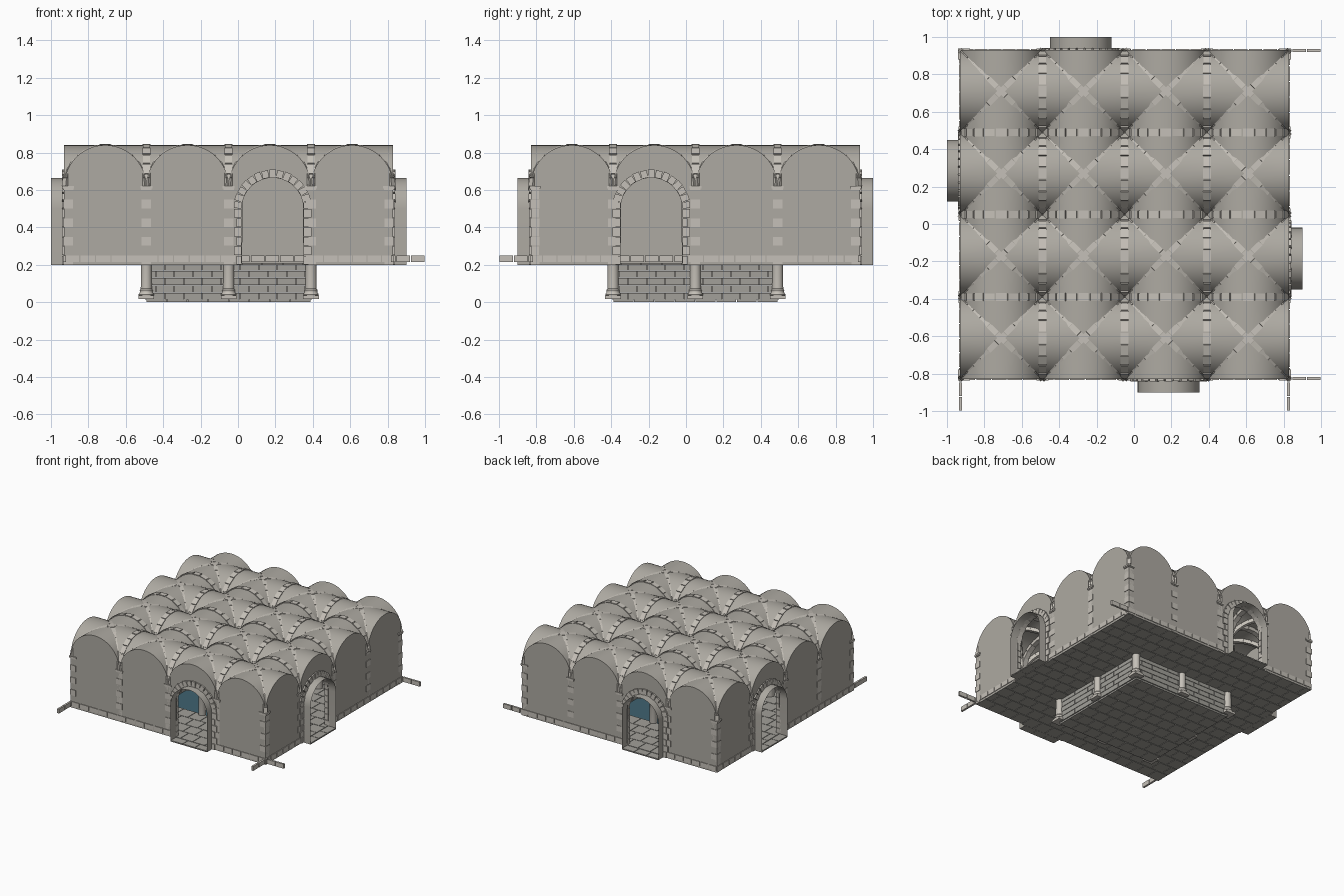
import bpy, bmesh
from math import sin, cos, pi, sqrt
from mathutils import Vector as V

if "Cube" in bpy.data.objects:
    bpy.data.objects.remove(bpy.data.objects["Cube"])

CX, CY = -0.05, 0.05            # hall centre
B, R = 0.44, 0.22               # bay width, vault radius
FLOOR, SPRING = 0.20, 0.62
HALF = 0.88
DU, DR, DS = 0.235, 0.165, 0.50  # door offset, radius, springing
NODES = (-B, 0, B)
BAYS = (-0.66, -0.22, 0.22, 0.66)


def material(name, c):
    m = bpy.data.materials.new(name)
    m.diffuse_color = (*c, 1)
    m.use_nodes = True
    m.node_tree.nodes["Principled BSDF"].inputs["Base Color"].default_value = m.diffuse_color
    return m


PLASTER = material("plaster", (0.42, 0.40, 0.36))
STONE = material("stone", (0.56, 0.53, 0.48))
PAVING = material("paving", (0.36, 0.35, 0.32))
WATER = material("water", (0.05, 0.12, 0.16))


def finish(bm, name, mat, smooth=False, fix=True):
    if fix:
        bmesh.ops.recalc_face_normals(bm, faces=bm.faces[:])
    me = bpy.data.meshes.new(name)
    bm.to_mesh(me)
    bm.free()
    me.materials.append(mat)
    if smooth:
        me.polygons.foreach_set("use_smooth", [True] * len(me.polygons))
        me.set_sharp_from_angle(angle=0.6)
    ob = bpy.data.objects.new(name, me)
    ob.location = (CX, CY, 0)
    bpy.context.collection.objects.link(ob)
    return ob


def face(bm, pts):
    bm.faces.new([bm.verts.new(p) for p in pts])


def box(bm, c, u, v, w):
    """Block from a centre and three half-axis vectors."""
    c, u, v, w = V(c), V(u), V(v), V(w)
    k = [bm.verts.new(c + u * a + v * b + w * d)
         for a in (-1, 1) for b in (-1, 1) for d in (-1, 1)]
    for f in ((0, 1, 3, 2), (4, 6, 7, 5), (0, 4, 5, 1), (2, 3, 7, 6), (0, 2, 6, 4), (1, 5, 7, 3)):
        bm.faces.new([k[i] for i in f])


def courses(bm, o, du, dv, dn, L, H, w, h, t, gap=0.004):
    """Running-bond blocks filling an L x H rectangle from corner o."""
    o, du, dv, dn = V(o), V(du), V(dv), V(dn)
    rows = max(1, round(H / h))
    h = H / rows
    for r in range(rows):
        a = 0.0
        b = w if r % 2 == 0 else w / 2
        while a < L - 1e-4:
            b = min(b, L)
            c = o + du * (a + b) / 2 + dv * (r + 0.5) * h
            box(bm, c, du * (b - a - gap) / 2, dv * (h - gap) / 2, dn * t / 2)
            a, b = b, b + w


def arc(cu, r, z, n, rev=False):
    p = [(cu - r * cos(pi * i / n), z + r * sin(pi * i / n)) for i in range(n + 1)]
    return p[::-1] if rev else p


def ring(bm, c, d, side, r0, r1, n, half_w):
    """Semicircle of voussoirs in direction d."""
    c, d, side = V(c), V(d), V(side)
    up = V((0, 0, 1))
    for i in range(n):
        a = pi * (i + 0.5) / n
        rad = d * cos(a) + up * sin(a)
        tan = up * cos(a) - d * sin(a)
        e = 0.002 if i % 2 else 0
        rm = (r0 + r1) / 2
        box(bm, c + rad * rm, tan * (rm * pi / n / 2 - 0.002),
            rad * ((r1 - r0) / 2 + e), side * (half_w + e))


# The four sides as maps of the front wall
SIDES = [("front", lambda x, y, z: (x, y, z), 1), ("right", lambda x, y, z: (-y, -x, z), 1),
         ("back", lambda x, y, z: (-x, -y, z), -1), ("left", lambda x, y, z: (y, x, z), -1)]

# Groin vaults: four barrel sectors per bay
bm = bmesh.new()
N = 24
for bx in BAYS:
    for by in BAYS:
        for k in range(4):
            c, s = round(cos(k * pi / 2)), round(sin(k * pi / 2))
            rows = []
            for i in range(N + 1):
                t = -R * cos(pi * i / N)
                z = SPRING + sqrt(max(0, R * R - t * t))
                rows.append([bm.verts.new((bx + c * d - s * t, by + s * d + c * t, z)) for d in (abs(t), R)])
            for p, q in zip(rows, rows[1:]):
                bm.faces.new((p[0], p[1], q[1], q[0]))
finish(bm, "groin_vaults", PLASTER, True, False)

# Outer walls with lunettes, one doorway per side, and door tunnels
for name, m, over in SIDES:
    wall, tun, trim, curb = (bmesh.new() for _ in range(4))
    for u in BAYS:
        pts = [(u - R, FLOOR)]
        if u == 0.22:
            pts += [(DU - DR, FLOOR)] + arc(DU, DR, DS, 20) + [(DU + DR, FLOOR)]
        pts += [(u + R, FLOOR)] + arc(u, R, SPRING, N, True)
        face(wall, [m(x, -HALF, z) for x, z in pts])
    bmesh.ops.triangulate(wall, faces=wall.faces[:])
    finish(wall, name + "_wall", PLASTER)

    prof = [(DU - DR, FLOOR)] + arc(DU, DR, DS, 20) + [(DU + DR, FLOOR)]
    loops = [[tun.verts.new(m(x, y, z)) for x, z in prof] for y in (-HALF, -0.95)]
    for i in range(len(prof)):
        j = (i + 1) % len(prof)
        tun.faces.new((loops[0][i], loops[0][j], loops[1][j], loops[1][i]))
    finish(tun, name + "_door_tunnel", PLASTER, True)

    # Door surround: voussoirs and staggered jambs
    ring(trim, m(DU, -0.868, DS), m(1, 0, 0), m(0, 1, 0), DR + 0.001, DR + 0.042, 15, 0.022)
    for s in (-1, 1):
        for i in range(6):
            w = 0.042 if i % 2 else 0.027
            box(trim, m(DU + s * (DR + w / 2), -0.868, FLOOR + 0.025 + 0.05 * i),
                m(w / 2, 0, 0), m(0, 0.022, 0), (0, 0, 0.023))
    finish(trim, name + "_door_surround", STONE)

    # Base course, broken at the door and running past one end
    lo, hi = (-HALF, 1.05) if over > 0 else (-1.05, HALF)
    for a, b in ((lo, DU - DR - 0.03), (DU + DR + 0.03, hi)):
        n = round((b - a) / 0.08)
        for i in range(n):
            box(curb, m(a + (i + 0.5) * (b - a) / n, -0.877, 0.232),
                m((b - a) / n / 2 - 0.003, 0, 0), m(0, 0.008, 0), (0, 0, 0.018))
    finish(curb, name + "_base_course", STONE)

    # Stacked-block pilasters with capitals (corner made by front and back)
    pil = bmesh.new()
    us = NODES + ((-0.858, 0.858) if name in ("front", "back") else ())
    for u in us:
        for i in range(7):
            w = 0.026 if i % 2 else 0.022
            z = 0.25 + 0.05 * (i + 0.5)
            box(pil, m(u, -0.858, z), m(w, 0, 0), m(0, w, 0), (0, 0, 0.023))
        box(pil, m(u, -0.858, 0.225), m(0.026, 0, 0), m(0, 0.024, 0), (0, 0, 0.024))
        box(pil, m(u, -0.858, 0.604), m(0.028, 0, 0), m(0, 0.026, 0), (0, 0, 0.004))
        box(pil, m(u, -0.858, 0.614), m(0.032, 0, 0), m(0, 0.029, 0), (0, 0, 0.006))
    finish(pil, name + "_pilasters", STONE)

# Transverse ribs along the inner bay lines
bm = bmesh.new()
for g in NODES:
    for b in BAYS:
        ring(bm, (g, b, SPRING), (0, 1, 0), (1, 0, 0), 0.193, 0.223, 11, 0.019)
        ring(bm, (b, g, SPRING), (1, 0, 0), (0, 1, 0), 0.193, 0.223, 11, 0.019)
finish(bm, "transverse_ribs", STONE)

# Diagonal ribs on an elliptical line
bm = bmesh.new()
n = 15
for bx in BAYS:
    for by in BAYS:
        for s in (-1, 1):
            d = V((1, s, 0)).normalized()
            side = V((-d.y, d.x, 0))
            A = R * sqrt(2)
            P = [V((bx, by, SPRING)) + d * A * cos(pi * i / n) + V((0, 0, R * sin(pi * i / n)))
                 for i in range(n + 1)]
            for p, q in zip(P, P[1:]):
                t = (q - p) / 2
                nrm = side.cross(t).normalized()
                if nrm.z < 0:
                    nrm = -nrm
                box(bm, (p + q) / 2 - nrm * 0.011, t * 0.95, nrm * 0.014, side * 0.015)
finish(bm, "diagonal_ribs", STONE)

# Columns: turned shaft on a square plinth, square abacus
bm = bmesh.new()
prof = [(0.040, 0.034), (0.042, 0.042), (0.036, 0.05), (0.034, 0.058), (0.036, 0.064), (0.030, 0.072),
        (0.027, 0.56), (0.031, 0.566), (0.027, 0.573), (0.03, 0.585), (0.04, 0.604)]
S = 20
for x in NODES:
    for y in NODES:
        box(bm, (x, y, 0.026), (0.042, 0, 0), (0, 0.042, 0), (0, 0, 0.009))
        box(bm, (x, y, 0.612), (0.04, 0, 0), (0, 0.04, 0), (0, 0, 0.009))
        loops = [[bm.verts.new((x + r * cos(2 * pi * i / S), y + r * sin(2 * pi * i / S), z))
                  for i in range(S)] for r, z in prof]
        for p, q in zip(loops, loops[1:]):
            for i in range(S):
                j = (i + 1) % S
                bm.faces.new((p[i], p[j], q[j], q[i]))
finish(bm, "columns", STONE, True)

# Paved floor around the pool and in the doorways, plus pool bottom
bm = bmesh.new()
X, Y, Z = (1, 0, 0), (0, 1, 0), (0, 0, 1)
for x, y, L, H in ((-HALF, -HALF, 1.76, B), (-HALF, B, 1.76, B), (-HALF, -B, B, 0.88), (B, -B, B, 0.88)):
    courses(bm, (x, y, 0.204), X, Y, Z, L, H, 0.11, 0.11, 0.012)
for name, m, over in SIDES:
    courses(bm, m(DU - DR, -0.95, 0.204), m(1, 0, 0), m(0, 1, 0), Z, 2 * DR, 0.07, 0.11, 0.07, 0.01)
finish(bm, "floor_paving", PAVING)
bm = bmesh.new()
courses(bm, (-B, -B, 0.008), X, Y, Z, 0.88, 0.88, 0.11, 0.11, 0.016)
finish(bm, "pool_bottom", PAVING)

# Pool sides in coursed brick
bm = bmesh.new()
for name, m, over in SIDES:
    courses(bm, m(-B, -B, 0.012), m(1, 0, 0), Z, m(0, 1, 0), 0.88, 0.196, 0.1, 0.04, 0.012, 0.003)
finish(bm, "pool_walls", PAVING)

# Water sheet
bm = bmesh.new()
face(bm, [(-B, -B, 0.13), (B, -B, 0.13), (B, B, 0.13), (-B, B, 0.13)])
finish(bm, "water", WATER, False, False)
